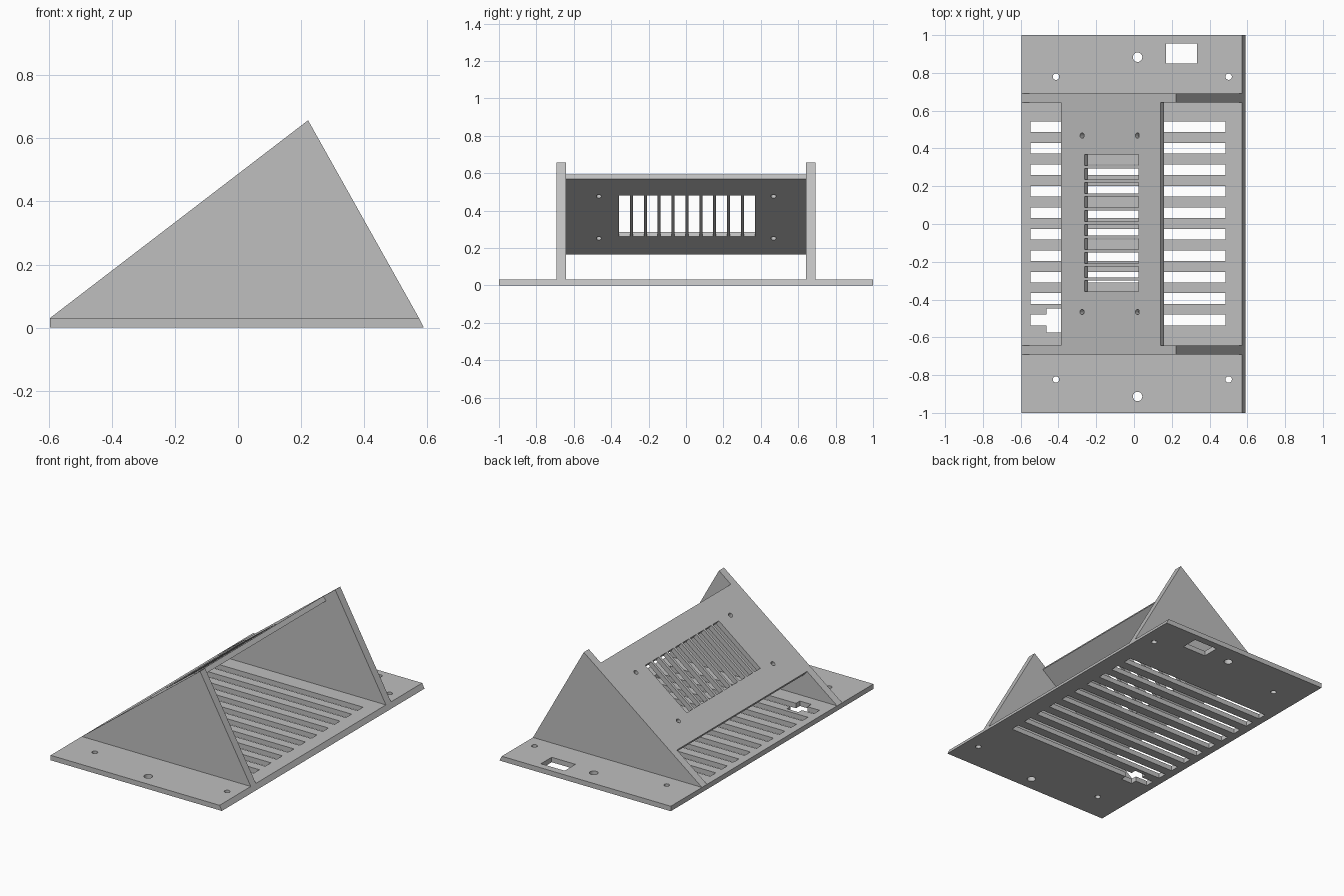
import bpy, bmesh, math
from mathutils import Matrix, Vector

if "Cube" in bpy.data.objects:
    bpy.data.objects.remove(bpy.data.objects["Cube"], do_unlink=True)

grey = bpy.data.materials.new("plain grey")
grey.use_nodes = True
grey.diffuse_color = (0.52, 0.52, 0.52, 1)
grey.node_tree.nodes["Principled BSDF"].inputs["Base Color"].default_value = grey.diffuse_color

# Shared dimensions
THICK = 0.031
FRONT_X, BACK_X = -0.595, 0.589
LIP_X = 0.573
APEX = Vector((0.222, 0.657))
RISE = (APEX.y - THICK) / (APEX.x - FRONT_X)
TILT = math.atan(RISE)
WALL_IN, WALL_OUT = 0.642, 0.692


def slope_z(x):
    return THICK + (x - FRONT_X) * RISE


def add_object(name, bm):
    bmesh.ops.recalc_face_normals(bm, faces=bm.faces)
    mesh = bpy.data.meshes.new(name)
    bm.to_mesh(mesh)
    bm.free()
    mesh.materials.append(grey)
    obj = bpy.data.objects.new(name, mesh)
    bpy.context.collection.objects.link(obj)
    return obj


def prism(name, profile, y0, y1):
    """Extrude an x-z outline from y0 to y1."""
    bm = bmesh.new()
    face = bm.faces.new([bm.verts.new((x, y0, z)) for x, z in profile])
    out = bmesh.ops.extrude_face_region(bm, geom=[face])
    verts = [g for g in out["geom"] if isinstance(g, bmesh.types.BMVert)]
    bmesh.ops.translate(bm, verts=verts, vec=(0, y1 - y0, 0))
    return add_object(name, bm)


def box(bm, x0, x1, y0, y1, frame=Matrix()):
    place = Matrix.Translation(((x0 + x1) / 2, (y0 + y1) / 2, 0))
    size = Matrix.Diagonal((x1 - x0, y1 - y0, 0.2, 1))
    bmesh.ops.create_cube(bm, size=1, matrix=frame @ place @ size)


def drill(bm, x, y, radius, frame=Matrix()):
    bmesh.ops.create_cone(bm, cap_ends=True, segments=24, radius1=radius, radius2=radius,
                          depth=0.2, matrix=frame @ Matrix.Translation((x, y, 0)))


def cut(target, bm):
    """Subtract the cutter shapes and keep only the finished mesh."""
    cutter = add_object("cutter", bm)
    cutter.hide_render = True
    mod = target.modifiers.new("cut", "BOOLEAN")
    mod.operation = "DIFFERENCE"
    mod.solver = "EXACT"
    mod.object = cutter
    bpy.context.view_layer.update()
    graph = bpy.context.evaluated_depsgraph_get()
    mesh = bpy.data.meshes.new_from_object(target.evaluated_get(graph))
    target.modifiers.clear()
    target.data = mesh
    bpy.data.objects.remove(cutter, do_unlink=True)


# Base plate with a bevelled back edge
base = prism("base_plate", [(FRONT_X, 0), (BACK_X, 0), (LIP_X, THICK), (FRONT_X, THICK)], -1, 1)

# Vent slots, mounting holes and the rectangular port
bm = bmesh.new()
for i in range(10):
    y = 0.515 - i * 0.1137
    box(bm, -0.547, 0.484, y - 0.028, y + 0.028)
box(bm, 0.17, 0.334, 0.849, 0.955)
for y_big, y_small in ((0.883, 0.78), (-0.913, -0.823)):
    drill(bm, 0.019, y_big, 0.025)
    for x in (-0.413, 0.501):
        drill(bm, x, y_small, 0.017)
cut(base, bm)

# Wider notch crossing the last vent slot
bm = bmesh.new()
box(bm, -0.464, -0.385, -0.574, -0.447)
cut(base, bm)

# Triangular side walls
triangle = [(FRONT_X, THICK), (LIP_X, THICK), tuple(APEX)]
prism("left_side_wall", triangle, WALL_IN, WALL_OUT)
prism("right_side_wall", triangle, -WALL_OUT, -WALL_IN)

# Sloped panel, flush with the long edges of the walls
low = Vector((-0.387, slope_z(-0.387)))
high = Vector((0.14, slope_z(0.14)))
inward = Vector((math.sin(TILT), -math.cos(TILT))) * THICK
panel = prism("sloped_panel", [low, high, high + inward, low + inward], -WALL_IN, WALL_IN)

# Panel grille and screw holes, cut square to the slope
frame = Matrix.Translation((0, 0, slope_z(0))) @ Matrix.Rotation(-TILT, 4, "Y")
along = 1 / math.cos(TILT)
bm = bmesh.new()
for i in range(10):
    y = 0.005 + (i - 4.5) * 0.0742
    box(bm, -0.263 * along, 0.024 * along, y - 0.029, y + 0.029, frame)
for x in (-0.275, 0.018):
    for y in (-0.466, 0.468):
        drill(bm, x * along, y, 0.014, frame)
cut(panel, bm)
